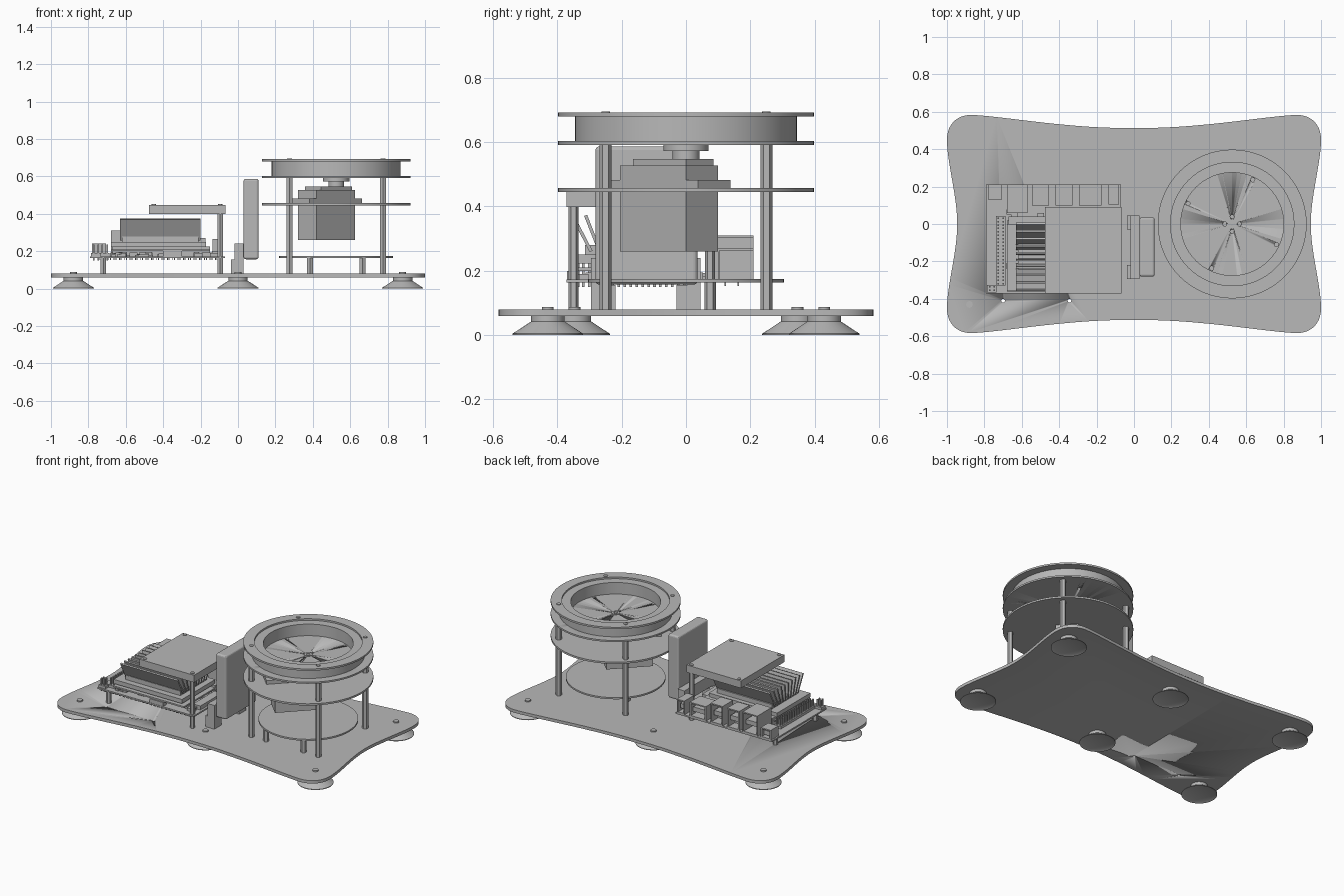
import bpy, bmesh, math, random
from mathutils import Vector, Matrix
from mathutils.geometry import interpolate_bezier

random.seed(4)
if "Cube" in bpy.data.objects:
    bpy.data.objects.remove(bpy.data.objects["Cube"])

grey = bpy.data.materials.new("plain grey")
grey.use_nodes = True
grey.diffuse_color = (0.48, 0.48, 0.48, 1)
grey.node_tree.nodes["Principled BSDF"].inputs["Base Color"].default_value = grey.diffuse_color


def finish(name, bm, smooth=False):
    bmesh.ops.recalc_face_normals(bm, faces=bm.faces)
    mesh = bpy.data.meshes.new(name)
    bm.to_mesh(mesh)
    bm.free()
    mesh.materials.append(grey)
    obj = bpy.data.objects.new(name, mesh)
    bpy.context.collection.objects.link(obj)
    if smooth:
        bpy.ops.object.select_all(action="DESELECT")
        obj.select_set(True)
        bpy.context.view_layer.objects.active = obj
        bpy.ops.object.shade_smooth_by_angle(angle=math.radians(30))
    return obj


def add_box(bm, x, y, z, turn=None):
    """Box from (low, high) pairs, optionally moved by a matrix."""
    m = Matrix.Translation([sum(r) / 2 for r in (x, y, z)])
    m = m @ Matrix.Diagonal([r[1] - r[0] for r in (x, y, z)] + [1])
    bmesh.ops.create_cube(bm, size=1, matrix=turn @ m if turn else m)


def box(name, x, y, z, turn=None):
    bm = bmesh.new()
    add_box(bm, x, y, z, turn)
    return finish(name, bm)


def add_rod(bm, x, y, z0, z1, r, sides=16):
    bmesh.ops.create_cone(bm, cap_ends=True, segments=sides, radius1=r, radius2=r,
                          depth=z1 - z0, matrix=Matrix.Translation((x, y, (z0 + z1) / 2)))


def rods(name, spots, z0, z1, r, sides=16):
    bm = bmesh.new()
    for x, y in spots:
        add_rod(bm, x, y, z0, z1, r, sides)
    return finish(name, bm, sides > 8)


def lathe(name, profile, x, y, steps=64):
    """Spin a closed (radius, z) profile about a vertical axis."""
    bm = bmesh.new()
    verts = [bm.verts.new((r, 0, z)) for r, z in profile]
    edges = [bm.edges.new((a, b)) for a, b in zip(verts, verts[1:] + verts[:1])]
    bmesh.ops.spin(bm, geom=verts + edges, axis=(0, 0, 1), cent=(0, 0, 0),
                   angle=math.tau, steps=steps, use_duplicate=False)
    bmesh.ops.remove_doubles(bm, verts=bm.verts, dist=0.0001)
    bmesh.ops.translate(bm, verts=bm.verts, vec=(x, y, 0))
    return finish(name, bm, True)


def drill(obj, spots, r, z0, z1):
    """Cut round holes through a part."""
    cutter = rods("hole_cutter", spots, z0, z1, r, 12)
    cutter.hide_render = True
    mod = obj.modifiers.new("holes", "BOOLEAN")
    mod.operation, mod.solver, mod.object = "DIFFERENCE", "EXACT", cutter
    graph = bpy.context.evaluated_depsgraph_get()
    mesh = bpy.data.meshes.new_from_object(obj.evaluated_get(graph))
    obj.modifiers.clear()
    obj.data = mesh
    bpy.data.objects.remove(cutter)


def square(cx, cy, a, b):
    return [(cx + i * a, cy + j * b) for i in (-1, 1) for j in (-1, 1)]


# Base plate with rounded corners and waisted sides
quarter = []
for seg in (((0, .513), (.35, .508), (.72, .58), (.87, .583)),
            ((.87, .583), (.95, .583), (1, .53), (1, .45)),
            ((1, .45), (1, .33), (.945, .15), (.945, 0))):
    a, h1, h2, b = [Vector((*p, 0)) for p in seg]
    quarter += interpolate_bezier(a, h1, h2, b, 14)[:-1]
quarter.append(Vector((.945, 0, 0)))
half = quarter + [Vector((p.x, -p.y, 0)) for p in quarter[-2::-1]]
outline = half + [Vector((-p.x, p.y, 0)) for p in half[-2:0:-1]]
bm = bmesh.new()
face = bm.faces.new([bm.verts.new((p.x, p.y, .06)) for p in outline])
grown = bmesh.ops.extrude_face_region(bm, geom=[face])
bmesh.ops.translate(bm, vec=(0, 0, .02),
                    verts=[v for v in grown["geom"] if isinstance(v, bmesh.types.BMVert)])
base = finish("base_plate", bm, True)
drill(base, [(-.7, -.41), (-.345, -.41)], .01, 0, .2)

# Suction feet
for x, y in square(0, 0, .88, .43) + [(0, -.347), (0, .347)]:
    lathe("suction_foot", [(0, .008), (.09, .008), (.11, 0), (.11, .004), (.052, .042),
                           (.052, .06), (.018, .06), (.018, .088), (0, .088)], x, y, 40)

# Turntable tower
cx = .525
posts = square(cx, 0, .25, .25)
rods("tower_posts", posts, .08, .592, .0185, 6)
lathe("lower_disc", [(0, .163), (.305, .163), (.305, .174), (0, .174)], cx, 0)
rods("lower_disc_posts", square(cx, -.0875, .14, .1625), .08, .165, .018, 6)
lathe("middle_disc", [(0, .445), (.398, .445), (.398, .457), (0, .457)], cx, 0)
floor = lathe("drum_floor", [(0, .592), (.398, .592), (.398, .603), (0, .603)], cx, 0)
lathe("drum_wall", [(.275, .602), (.345, .602), (.345, .681), (.275, .681)], cx, 0)
lathe("top_ring", [(.33, .68), (.398, .68), (.398, .692), (.33, .692)], cx, 0)
rods("ring_screws", posts, .69, .696, .013, 12)
floor_holes = [(cx + .26 * math.cos(a), .26 * math.sin(a))
               for a in [math.radians(65 + 90 * k) for k in range(4)]]
hub_holes = [(cx + .04, 0), (cx - .04, 0), (cx, .04), (cx, -.04)]
drill(floor, floor_holes + hub_holes, .011, .5, .7)
lathe("hub_cap", [(.012, .602), (.026, .602), (.026, .607), (.012, .607)], cx, 0, 24)

# Motor, turned by an eighth of a circle
turn = Matrix.Translation((.4725, -.0525, 0)) @ Matrix.Rotation(math.radians(45), 4, "Z")
box("motor_body", (-.145, .145), (-.071, .071), (.26, .527), turn)
box("motor_tabs", (-.198, .198), (-.071, .071), (.457, .482), turn)
box("motor_cap", (-.1, .135), (-.06, .06), (.527, .547), turn)
lathe("motor_shaft", [(0, .54), (.042, .54), (.042, .573), (.07, .573),
                      (.07, .593), (0, .593)], cx, 0, 40)

# Upright screen and its bracket
screen = box("upright_case", (.03, .11), (-.282, .036), (.157, .587))
bevel = screen.modifiers.new("round", "BEVEL")
bevel.width, bevel.segments = .012, 3
for y in ((-.295, -.22), (-.03, .045)):
    box("bracket_foot", (-.037, .03), y, (.08, .155))
for y in ((-.295, -.255), (.005, .045)):
    box("bracket_ear", (-.02, .03), y, (.155, .24))
box("bracket_bar", (-.018, .03), (-.255, .005), (.16, .24))

# Circuit board on standoffs, with the fan above
box("circuit_board", (-.79, -.07), (-.372, .21), (.163, .173))
rods("short_standoffs", [(-.72, -.35), (-.72, .075)], .08, .166, .016, 6)
rods("tall_standoffs", [(-.095, -.35), (-.095, .075)], .08, .4, .016, 6)
box("fan_plate", (-.475, -.068), (-.372, .092), (.398, .447))
rods("fan_screws", square(-.2725, -.1375, .1775, .2125), .445, .452, .012, 12)

# Processor module with heat sink fins that splay outward
box("module_socket", (-.67, -.15), (-.03, .04), (.17, .225))
box("module_board", (-.68, -.15), (-.362, .02), (.2, .21))
box("heat_sink_base", (-.68, -.17), (-.355, .0), (.222, .25))
box("heat_sink_core", (-.62, -.21), (-.315, -.03), (.245, .28))
bm = bmesh.new()
for k in range(10):
    side = (k - 4.5) / 4.5
    lean = Matrix.Translation((0, -.175 + .12 * side, .26)) @ Matrix.Rotation(-.48 * side, 4, "X")
    add_box(bm, (-.63, -.2), (-.005, .005), (0, .105 + .02 * abs(side)), lean)
finish("heat_sink_fins", bm)

# Sockets along the back edge, each a hollow shell with a tongue
sockets = [(-.78, -.705, .13, .24), (-.68, -.57, .06, .31), (-.545, -.455, .1, .305),
           (-.42, -.33, .1, .305), (-.295, -.175, .1, .27), (-.135, -.08, .105, .265)]
for x0, x1, y0, top in sockets:
    bm = bmesh.new()
    add_box(bm, (x0, x1), (y0, y0 + .04), (.173, top))
    for x in (x0, x1 - .008):
        add_box(bm, (x, x + .008), (y0, .21), (.173, top))
    for z in (.173, top - .008):
        add_box(bm, (x0, x1), (y0, .21), (z, z + .008))
    mid = (.173 + top) / 2
    add_box(bm, (x0 + .015, x1 - .015), (y0, .195), (mid - .015, mid + .015))
    finish("back_socket", bm)

# Pin headers
bm = bmesh.new()
for k in range(20):
    for x in (-.725, -.7):
        y = -.32 + k * .0185
        add_box(bm, (x - .004, x + .004), (y - .004, y + .004), (.15, .235))
for x in (-.77, -.748):
    for y in (-.355, -.335):
        add_box(bm, (x - .004, x + .004), (y - .004, y + .004), (.15, .235))
add_box(bm, (-.737, -.688), (-.33, .042), (.173, .19))
add_box(bm, (-.785, -.735), (-.365, -.325), (.173, .19))
finish("pin_headers", bm)

# Small chips and solder legs
bm = bmesh.new()
for k in range(60):
    x, y = random.uniform(-.67, -.1), random.uniform(-.35, .085)
    w, d = random.uniform(.008, .025), random.uniform(.006, .015)
    add_box(bm, (x - w, x + w), (y - d, y + d), (.172, random.uniform(.18, .196)))
for k in range(70):
    x = -.76 + .0095 * k
    for y in (-.36, .12, .16):
        if k % 3:
            add_box(bm, (x, x + .005), (y, y + .005), (.152, .165))
finish("small_components", bm)
box("front_connector", (-.4, -.3), (-.37, -.335), (.173, .2))
box("side_connector", (-.14, -.085), (-.28, -.05), (.173, .2))
